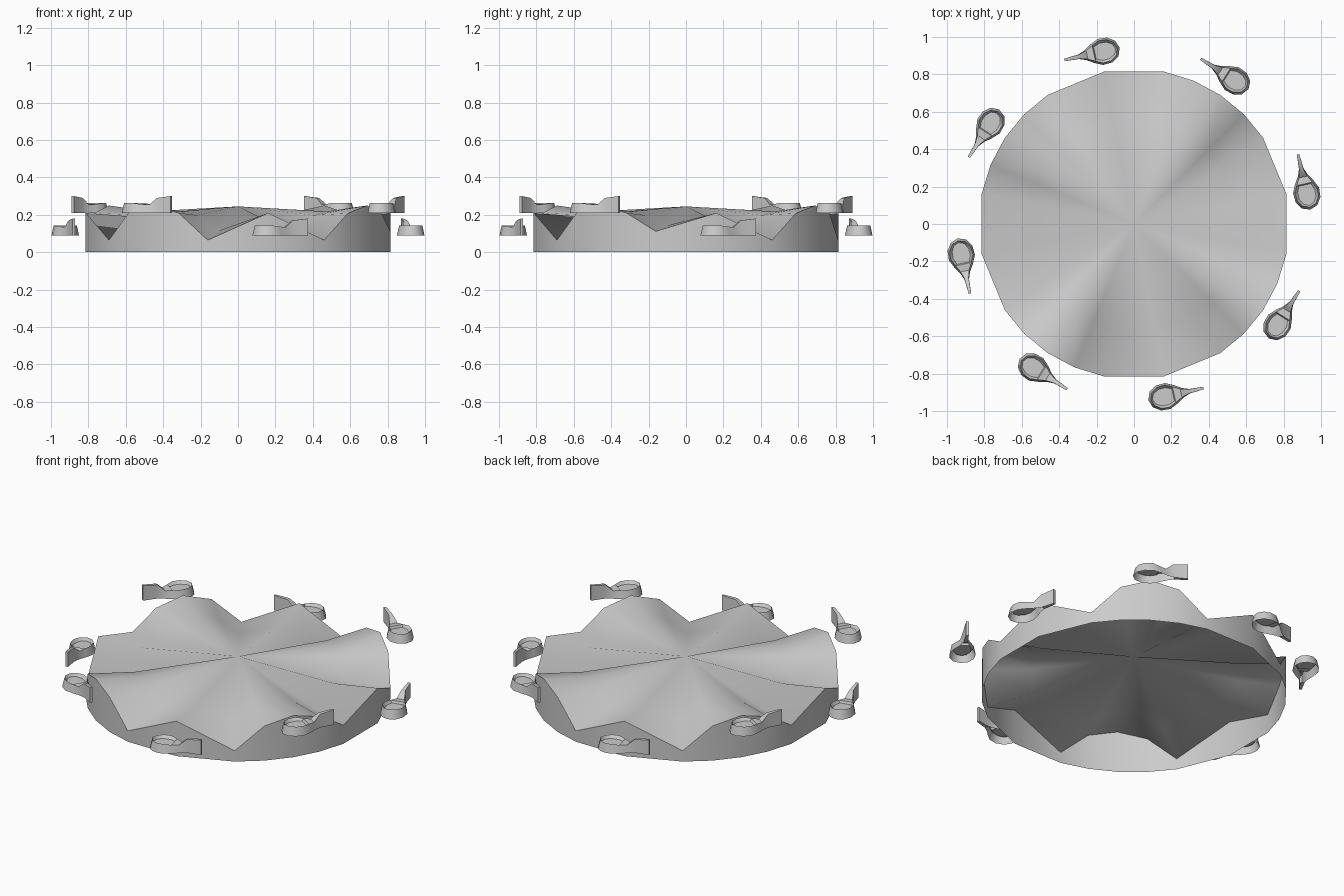
import bpy, bmesh
from math import sin, cos, pi, radians
from mathutils import Matrix, Vector

if "Cube" in bpy.data.objects:
    bpy.data.objects.remove(bpy.data.objects["Cube"])

STEP = 2 * pi / 32
R_RIM, R_MID = 0.83, 0.57


def make_object(name, bm, angle):
    mesh = bpy.data.meshes.new(name)
    bmesh.ops.recalc_face_normals(bm, faces=bm.faces[:])
    bm.to_mesh(mesh)
    bm.free()
    obj = bpy.data.objects.new(name, mesh)
    bpy.context.collection.objects.link(obj)
    bpy.ops.object.select_all(action='DESELECT')
    obj.select_set(True)
    bpy.context.view_layer.objects.active = obj
    bpy.ops.object.shade_smooth_by_angle(angle=radians(angle))
    return obj


def bridge(bm, a, b):
    n = len(a)
    for i in range(n):
        j = (i + 1) % n
        bm.faces.new((a[i], a[j], b[j], b[i]))


# Wavy rim: (step in the quadrant, rim height, mid-radius height)
WAVE = [(1, 0.21, 0.19), (3, 0.065, 0.112), (4, 0.208, 0.198),
        (5, 0.25, 0.218), (6, 0.21, 0.198), (7, 0.065, 0.112)]
rim = []
for quad in range(4):
    for k, z_rim, z_mid in WAVE:
        if k == 7 and quad in (1, 3):      # shallower valleys on the two sides
            z_rim, z_mid = 0.112, 0.14
        a = (quad * 8 + k) * STEP
        rim.append((cos(a), sin(a), z_rim, z_mid))

# Draped top
bm = bmesh.new()
apex = bm.verts.new((0, 0, 0.245))
mid = [bm.verts.new((c * R_MID, s * R_MID, m)) for c, s, z, m in rim]
edge = [bm.verts.new((c * R_RIM, s * R_RIM, z)) for c, s, z, m in rim]
bridge(bm, mid, edge)
for i in range(len(mid)):
    bm.faces.new((apex, mid[i], mid[(i + 1) % len(mid)]))
make_object("draped_top", bm, 80)

# Side wall, open below
bm = bmesh.new()
low = [bm.verts.new((c * R_RIM, s * R_RIM, 0)) for c, s, z, m in rim]
high = [bm.verts.new((c * R_RIM, s * R_RIM, z)) for c, s, z, m in rim]
bridge(bm, low, high)
make_object("side_wall", bm, 30)

# Teardrop dish stations: along, half width, top height, top inset factor
DISH = [(-0.075, 0.042, 0.052, 0.85), (-0.035, 0.068, 0.052, 0.85),
        (0.015, 0.071, 0.052, 0.85), (0.06, 0.05, 0.047, 0.85),
        (0.098, 0.026, 0.044, 0.9), (0.135, 0.012, 0.08, 0.95),
        (0.212, 0.007, 0.09, 1.0)]


def dish(name, matrix):
    bm = bmesh.new()
    outline = [(-0.09, 0, 0.052, 0.85)]
    outline += [(u, -v, h, f) for u, v, h, f in DISH]
    outline += [(u, v, h, f) for u, v, h, f in reversed(DISH)]
    bottom = [bm.verts.new((u, v, 0)) for u, v, h, f in outline]
    top = [bm.verts.new((u * f, v * f, h)) for u, v, h, f in outline]
    bridge(bm, bottom, top)
    n = len(outline)
    # sunken bowl inside the rounded end
    bowl_ids = [i for i in range(n) if outline[i][0] < 0.07]
    bowl = {i: bm.verts.new((outline[i][0] * 0.75, outline[i][1] * 0.66, 0.034))
            for i in bowl_ids}
    bm.faces.new([bowl[i] for i in bowl_ids])
    for i in range(n):
        j = (i + 1) % n
        if i in bowl and j in bowl:
            bm.faces.new((top[i], top[j], bowl[j], bowl[i]))
    # top of the neck and raised tail
    for i in range(4, 7):
        bm.faces.new((top[i], top[i + 1], top[n - i - 1], top[n - i]))
    bm.faces.new((bowl[4], top[4], top[n - 4], bowl[n - 4]))
    # underside of the thin tail
    bm.faces.new((bottom[6], bottom[7], bottom[n - 7], bottom[n - 6]))
    bm.transform(matrix)
    make_object(name, bm, 40)


# Eight dishes around the drum, alternately low and high
base = Matrix.Translation(Vector((0.165, -0.923, 0))) @ Matrix.Rotation(radians(12.5), 4, 'Z')
for k in range(8):
    lift = Matrix.Translation(Vector((0, 0, 0.09 if k % 2 == 0 else 0.21)))
    dish(f"dish_{k + 1}", lift @ Matrix.Rotation(k * pi / 4, 4, 'Z') @ base)
